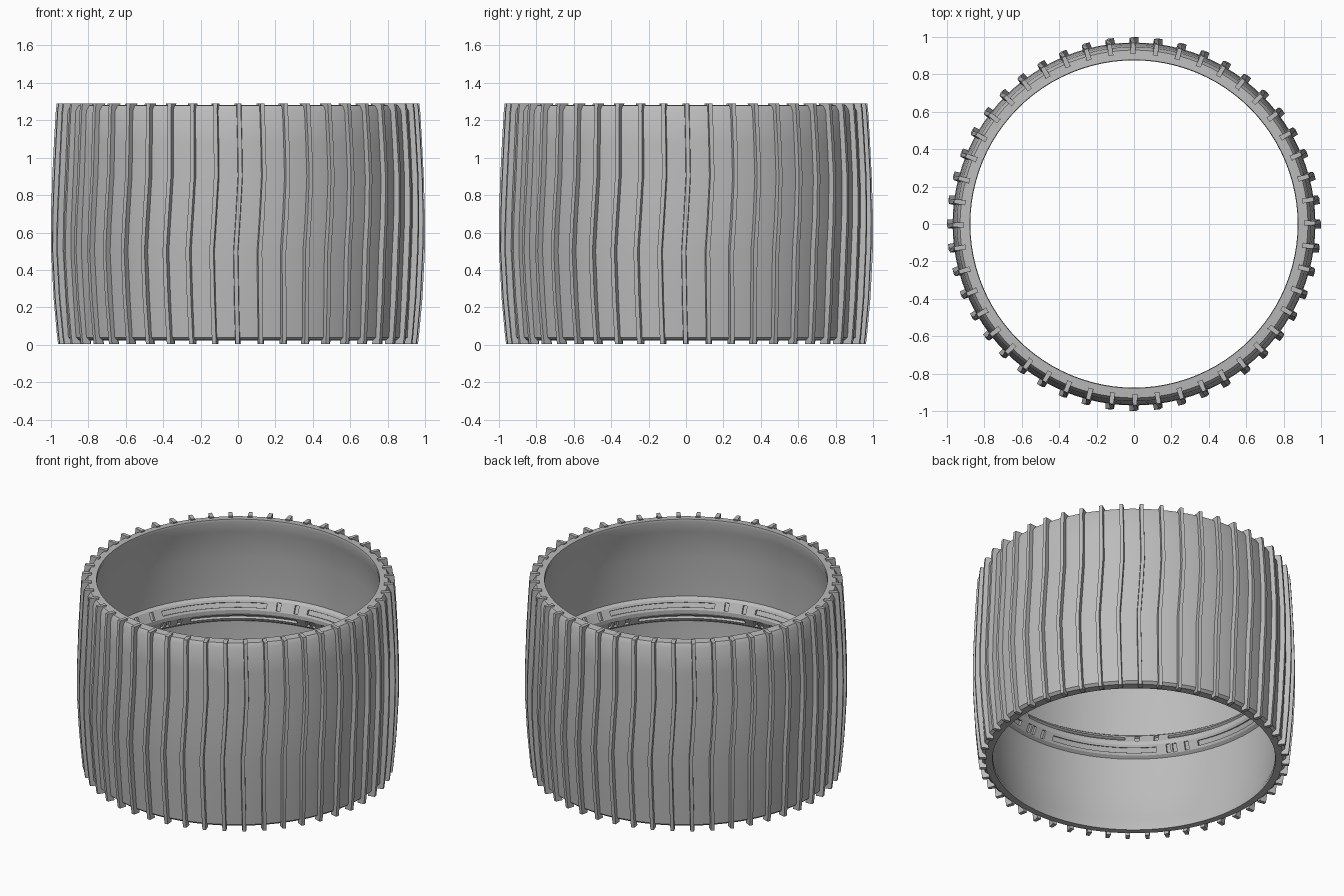
import bpy, bmesh, math
from math import cos, sin, radians

if "Cube" in bpy.data.objects:
    bpy.data.objects.remove(bpy.data.objects["Cube"])

# Single grey material
grey = bpy.data.materials.new("mid_grey")
grey.use_nodes = True
colour = (0.5, 0.5, 0.5, 1)
grey.diffuse_color = colour
grey.node_tree.nodes["Principled BSDF"].inputs["Base Color"].default_value = colour

RIBS = 48
MID = 0.645


def finish(bm, name, smooth_angle=None):
    bmesh.ops.recalc_face_normals(bm, faces=bm.faces)
    mesh = bpy.data.meshes.new(name)
    bm.to_mesh(mesh)
    bm.free()
    obj = bpy.data.objects.new(name, mesh)
    bpy.context.collection.objects.link(obj)
    mesh.materials.append(grey)
    if smooth_angle:
        bpy.ops.object.select_all(action='DESELECT')
        obj.select_set(True)
        bpy.context.view_layer.objects.active = obj
        bpy.ops.object.shade_smooth_by_angle(angle=radians(smooth_angle))
    return obj


def revolve(profile, segments):
    """Spin a closed (radius, height) profile; return the mesh and one face list per profile edge."""
    bm = bmesh.new()
    rings = []
    for i in range(segments):
        a = math.tau * i / segments
        rings.append([bm.verts.new((r * cos(a), r * sin(a), z)) for r, z in profile])
    n = len(profile)
    strips = [[] for _ in profile]
    for i in range(segments):
        here, there = rings[i], rings[(i + 1) % segments]
        for k in range(n):
            m = (k + 1) % n
            strips[k].append(bm.faces.new((here[k], there[k], there[m], here[m])))
    return bm, strips


# Barrel-shaped shell: outer wall going up, then inner wall going down
shell_profile = [
    (0.925, 0.025), (0.942, 0.04), (0.955, 0.25), (0.968, 0.5), (0.97, 0.65),
    (0.966, 0.85), (0.956, 1.08), (0.947, 1.25), (0.93, 1.278),
    (0.878, 1.282), (0.875, 1.265), (0.9, 1.19), (0.923, 1.0), (0.935, 0.75),
    (0.935, 0.54), (0.923, 0.3), (0.9, 0.11), (0.875, 0.04), (0.878, 0.022),
]
bm, _ = revolve(shell_profile, 96)
finish(bm, "barrel_shell", 30)

# Inner rail: a ridge with a slotted face above and below its tip
upper = [(0.95, 0.095), (0.915, 0.07), (0.885, 0.012)]
rail_profile = [(r, MID + h) for r, h in upper] + [(r, MID - h) for r, h in reversed(upper)]
bm, strips = revolve(rail_profile, 144)
bmesh.ops.recalc_face_normals(bm, faces=bm.faces)
for strip, phase in ((strips[1], 45), (strips[3], 32)):
    slots, holes = [], []
    for i, face in enumerate(strip):
        turn = ((i + 0.5) * 2.5 - phase + 30) % 60 - 30
        if abs(turn) > 7.5:
            slots.append(face)
        elif 1.5 < abs(turn) < 4.5:
            holes.append(face)
    # Long slots, sunk as regions
    bmesh.ops.inset_region(bm, faces=slots, thickness=0.017, use_even_offset=True)
    bmesh.ops.inset_region(bm, faces=slots, thickness=0.001, depth=-0.016)
    # Bolt holes, sunk one by one
    bmesh.ops.inset_individual(bm, faces=holes, thickness=0.009)
    bmesh.ops.inset_individual(bm, faces=holes, thickness=0.001, depth=-0.014)
finish(bm, "inner_rail", 25)

# Wavy ribs: stations of height, root radius, tip radius, sideways drift
stations = [
    (0.003, 0.915, 0.962, -0.002), (0.05, 0.925, 0.968, -0.003),
    (0.25, 0.94, 0.986, -0.008), (0.5, 0.952, 0.999, -0.012),
    (0.68, 0.955, 1.0, 0.0), (0.9, 0.95, 0.993, 0.012),
    (1.1, 0.938, 0.983, 0.009), (1.25, 0.92, 0.974, 0.005),
    (1.29, 0.908, 0.969, 0.005),
]
ROOT_HALF, TIP_HALF = 0.014, 0.011
bm = bmesh.new()
for i in range(RIBS):
    a = math.tau * i / RIBS
    previous = None
    for z, root, tip, drift in stations:
        section = []
        for r, side in ((root, -ROOT_HALF), (tip, -TIP_HALF), (tip, TIP_HALF), (root, ROOT_HALF)):
            t = side + drift
            section.append(bm.verts.new((r * cos(a) - t * sin(a), r * sin(a) + t * cos(a), z)))
        if previous:
            for k in range(4):
                m = (k + 1) % 4
                bm.faces.new((previous[k], previous[m], section[m], section[k]))
        else:
            bm.faces.new(section)
        previous = section
    bm.faces.new(previous)
finish(bm, "outer_ribs", 25)
